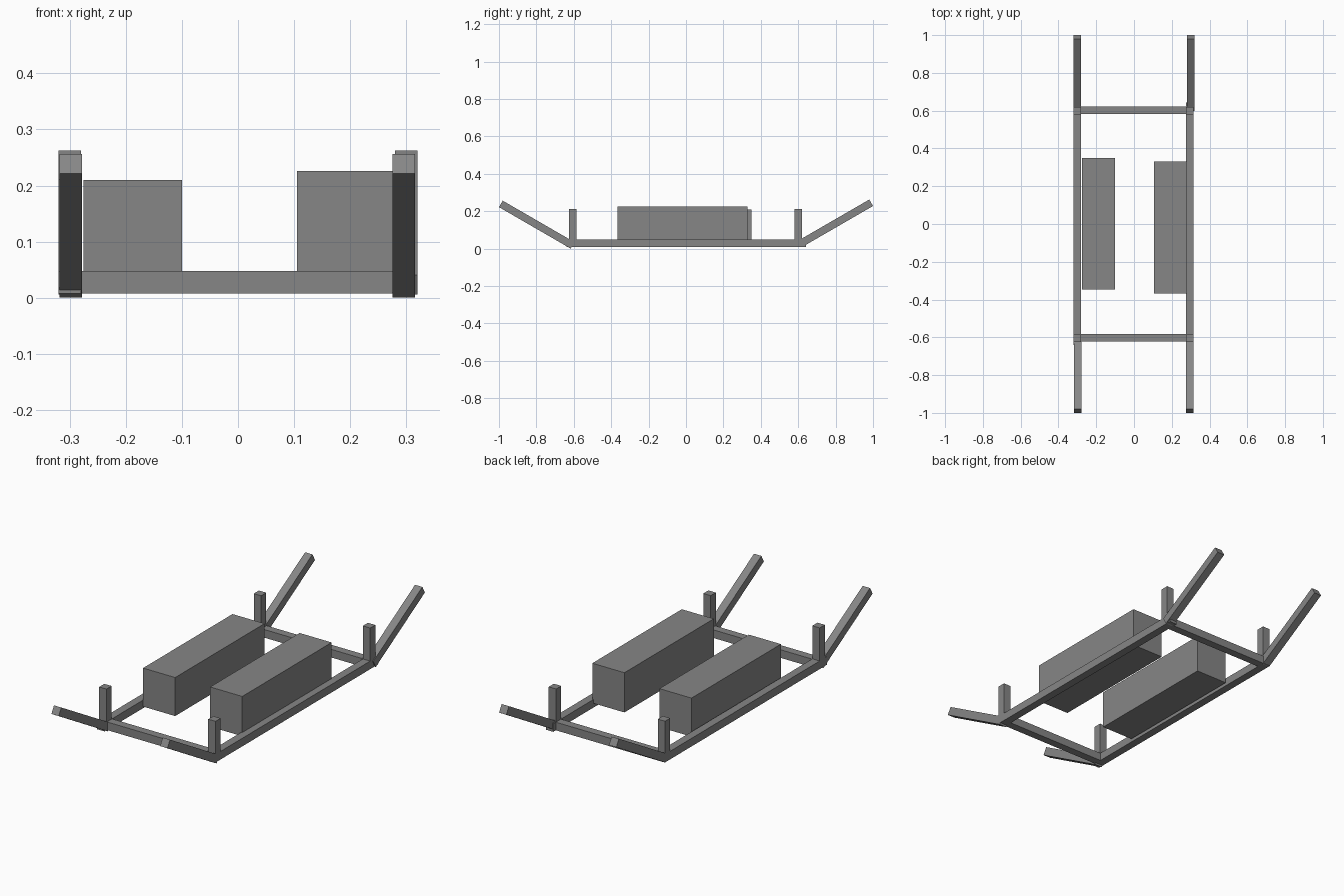
import bpy
from mathutils import Matrix, Vector
from math import atan2

if "Cube" in bpy.data.objects:
    bpy.data.objects.remove(bpy.data.objects["Cube"])

dark = bpy.data.materials.new("dark_grey")
dark.diffuse_color = (0.24, 0.24, 0.24, 1)
dark.use_nodes = True
dark.node_tree.nodes["Principled BSDF"].inputs["Base Color"].default_value = dark.diffuse_color


def box(name, lo, hi):
    """Axis-aligned box between two corners."""
    bpy.ops.mesh.primitive_cube_add(size=1)
    ob = bpy.context.object
    ob.name = ob.data.name = name
    lo, hi = Vector(lo), Vector(hi)
    ob.data.transform(Matrix.Translation((lo + hi) / 2) @ Matrix.Diagonal((*(hi - lo), 1)))
    ob.data.materials.append(dark)
    return ob


def arm(name, x, start, end):
    """Square bar in the y-z plane between two (y, z) points."""
    a, b = Vector((x, *start)), Vector((x, *end))
    d = b - a
    ob = box(name, (-T, -d.length / 2, -T), (T, d.length / 2, T))
    ob.data.transform(Matrix.Translation((a + b) / 2) @ Matrix.Rotation(atan2(d.z, d.y), 4, 'X'))
    return ob


T = 0.02           # half thickness of the bars
Z0, Z1 = 0.008, 0.048

# Long side rails
box("left_rail", (-0.32, -0.64, Z0), (-0.28, 0.622, Z1))
box("right_rail", (0.275, -0.62, Z0), (0.315, 0.642, Z1))

# Cross bars
for name, y in (("front_crossbar", -0.602), ("back_crossbar", 0.602)):
    box(name, (-0.30, y - T, Z0), (0.295, y + T, Z1))

# Upright corner posts
for side, x in (("left", -0.30), ("right", 0.295)):
    for end, y in (("front", -0.605), ("back", 0.6)):
        box(f"{end}_{side}_post", (x - T, y - T, Z0), (x + T, y + T, 0.211))

# Sloping arms at both ends
for name, x, s in (("front_left_arm", -0.298, -1), ("front_right_arm", 0.295, -1),
                   ("back_left_arm", -0.30, 1), ("back_right_arm", 0.30, 1)):
    dz = 0.006 if s > 0 else 0
    arm(name, x, (s * 0.607, 0.0175 + dz), (s * 0.99, 0.239 + dz))

# Long blocks resting between the rails
box("left_block", (-0.275, -0.347, 0.02), (-0.10, 0.35, 0.21))
box("right_block", (0.105, -0.367, 0.03), (0.28, 0.33, 0.226))
